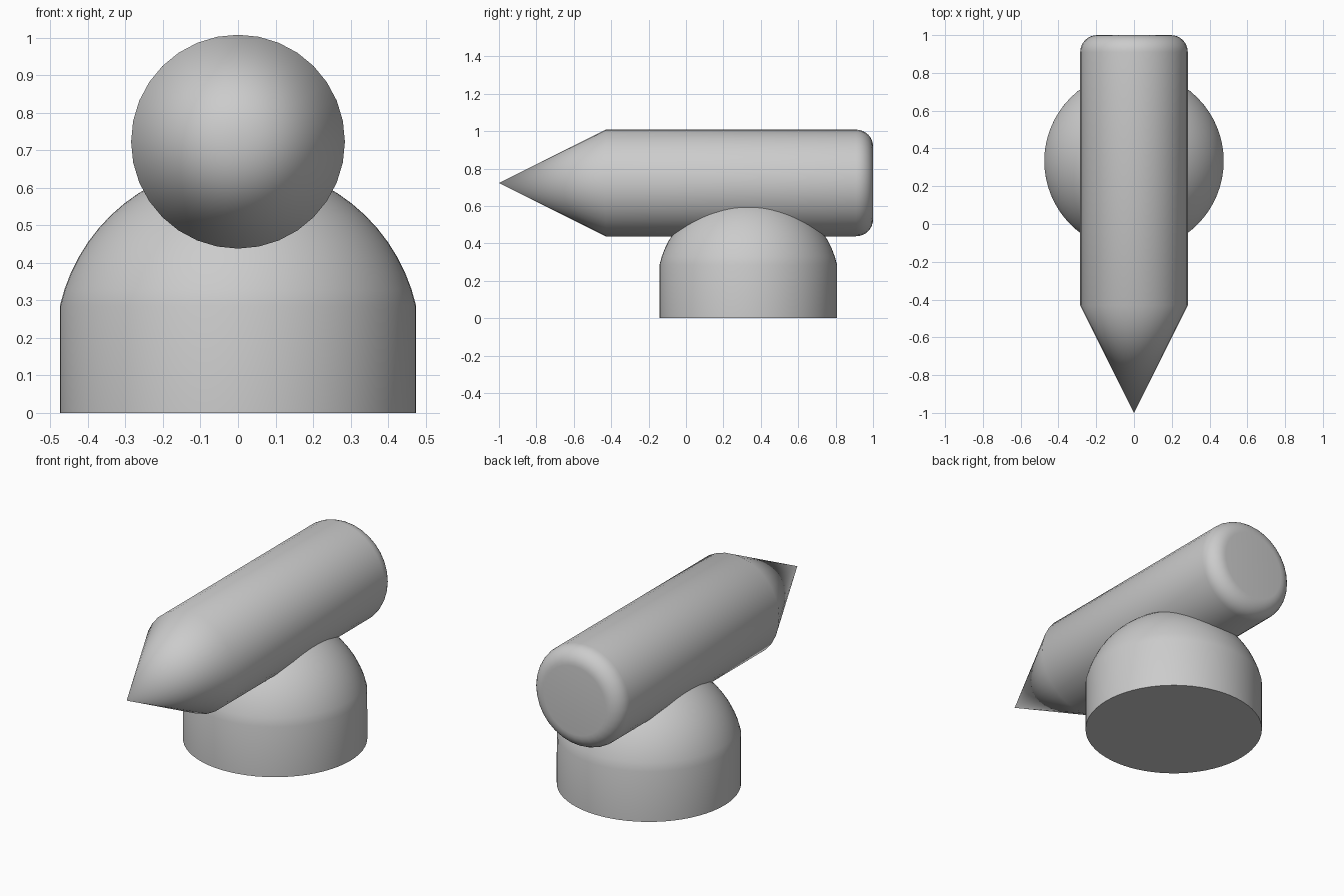
import bpy, bmesh
from math import sin, cos, pi, radians, asin
from mathutils import Matrix

cube = bpy.data.objects.get("Cube")
if cube:
    bpy.data.objects.remove(cube, do_unlink=True)

grey = bpy.data.materials.new("plain grey")
grey.use_nodes = True
colour = (0.6, 0.6, 0.6, 1)
grey.diffuse_color = colour
grey.node_tree.nodes["Principled BSDF"].inputs["Base Color"].default_value = colour


def lathe(name, profile, sides, matrix):
    """Spin (radius, height) points around z; zero radius makes a pole."""
    bm = bmesh.new()
    rings = []
    for r, h in profile:
        if r == 0:
            rings.append([bm.verts.new((0, 0, h))] * sides)
        else:
            rings.append([bm.verts.new((r * cos(2 * pi * i / sides),
                                        r * sin(2 * pi * i / sides), h))
                          for i in range(sides)])
    for low, high in zip(rings, rings[1:]):
        for i in range(sides):
            j = (i + 1) % sides
            corners = dict.fromkeys((low[i], low[j], high[j], high[i]))
            bm.faces.new(list(corners))
    # Flat caps on open ends
    if profile[0][0]:
        bm.faces.new(rings[0][::-1])
    if profile[-1][0]:
        bm.faces.new(rings[-1])
    bmesh.ops.recalc_face_normals(bm, faces=bm.faces)
    mesh = bpy.data.meshes.new(name)
    bm.to_mesh(mesh)
    bm.free()
    mesh.materials.append(grey)
    obj = bpy.data.objects.new(name, mesh)
    obj.matrix_world = matrix
    bpy.context.collection.objects.link(obj)
    bpy.ops.object.select_all(action="DESELECT")
    obj.select_set(True)
    bpy.context.view_layer.objects.active = obj
    bpy.ops.object.shade_smooth_by_angle(angle=radians(30))
    return obj


# Domed base: straight wall topped by part of a sphere
wall_radius, wall_top, sphere_radius, sphere_z = 0.475, 0.285, 0.487, 0.177
start = asin((wall_top - sphere_z) / sphere_radius)
steps = 14
base = [(wall_radius, 0)]
for k in range(steps):
    a = start + (pi / 2 - start) * k / steps
    base.append((sphere_radius * cos(a), sphere_z + sphere_radius * sin(a)))
base.append((0, sphere_z + sphere_radius))
lathe("domed_base", base, 64, Matrix.Translation((0, 0.333, 0)))

# Pointed body: cone tip, long cylinder and rounded rear edge
radius, bevel = 0.285, 0.09
body = [(0, -1), (radius, -0.43)]
for k in range(9):
    a = pi / 2 * k / 8
    body.append((radius - bevel + bevel * cos(a), 1 - bevel + bevel * sin(a)))
lathe("pointed_body", body, 32,
      Matrix.Translation((0, 0, 0.723)) @ Matrix.Rotation(radians(-90), 4, "X"))
